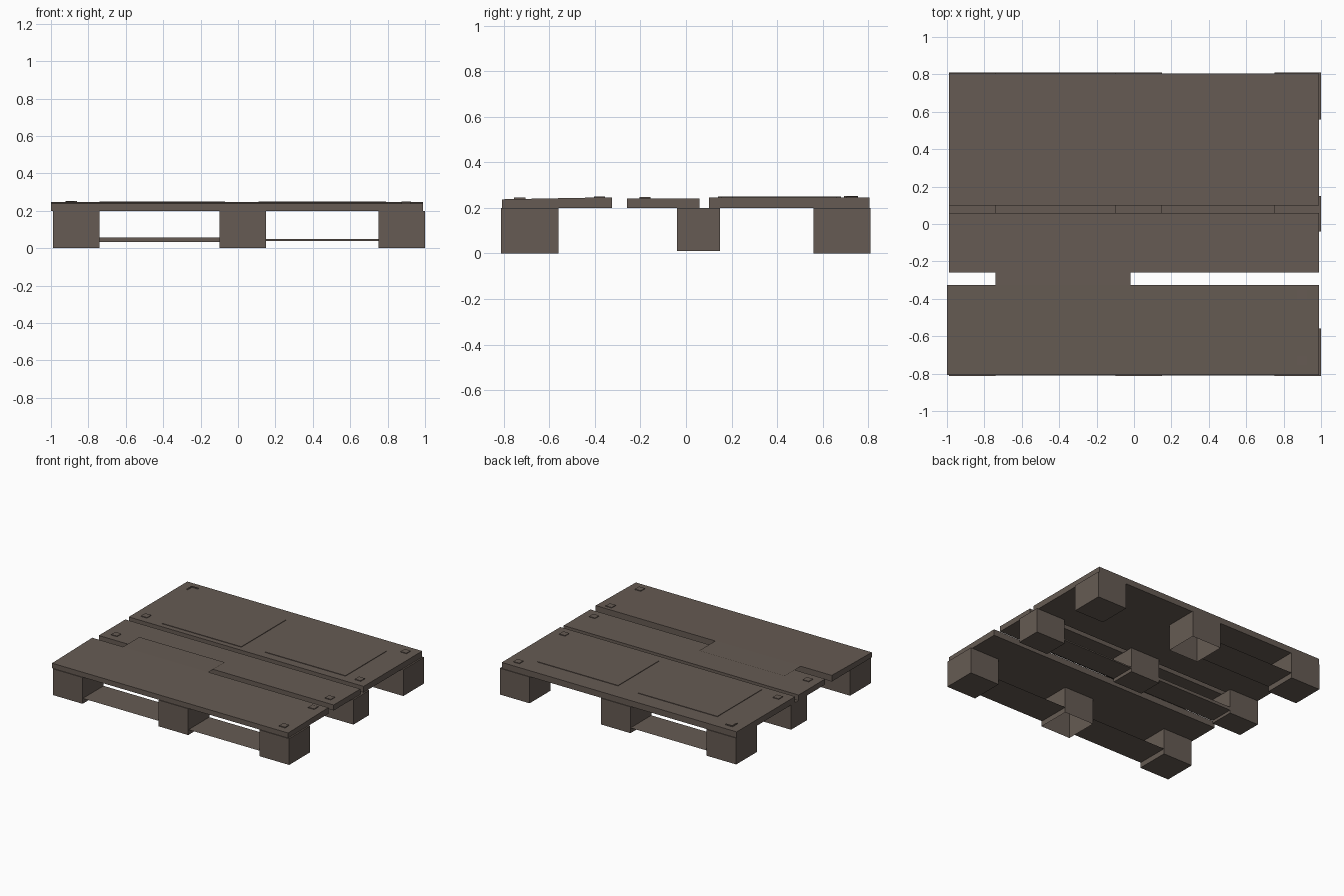
import bpy, bmesh

if "Cube" in bpy.data.objects:
    bpy.data.objects.remove(bpy.data.objects["Cube"])

wood = bpy.data.materials.new("weathered_brown")
wood.diffuse_color = (0.133, 0.105, 0.087, 1)
wood.use_nodes = True
wood.node_tree.nodes["Principled BSDF"].inputs["Base Color"].default_value = wood.diffuse_color


def finish(name, bm):
    me = bpy.data.meshes.new(name)
    bm.to_mesh(me)
    bm.free()
    me.materials.append(wood)
    ob = bpy.data.objects.new(name, me)
    bpy.context.collection.objects.link(ob)
    return ob


def box(name, x, y, z, front_top=None, open_bottom=False):
    """Box from ranges; front_top lowers the top edge facing the front."""
    bm = bmesh.new()
    bmesh.ops.create_cube(bm, size=1)
    for v in bm.verts:
        front = v.co.y < 0
        v.co = [r[0] if c < 0 else r[1] for c, r in zip(v.co, (x, y, z))]
        if front_top is not None and front and v.co.z > (z[0] + z[1]) / 2:
            v.co.z = front_top
    if open_bottom:
        bm.normal_update()
        bottom = [f for f in bm.faces if f.normal.z < -0.9]
        bmesh.ops.delete(bm, geom=bottom, context='FACES_ONLY')
    return finish(name, bm)


def sheet(name, x, y, z):
    """Single upward-facing sheet."""
    bm = bmesh.new()
    bm.faces.new([bm.verts.new((a, b, z)) for a, b in
                  ((x[0], y[0]), (x[1], y[0]), (x[1], y[1]), (x[0], y[1]))])
    return finish(name, bm)


# Deck boards
box("front_deck_board", (-1.0, 0.988), (-0.808, -0.325), (0.2, 0.247), 0.238)
box("middle_deck_board", (-0.99, 0.988), (-0.26, 0.06), (0.2, 0.242))
box("back_deck_board", (-0.99, 0.988), (0.10, 0.805), (0.2, 0.246))

# Patch bridging the gap between the front and middle boards
sheet("deck_patch", (-0.74, -0.02), (-0.326, -0.13), 0.2475)

# Shallow panels on the back board
box("left_deck_panel", (-0.74, -0.07), (0.14, 0.68), (0.245, 0.250))
box("right_deck_panel", (0.11, 0.79), (0.165, 0.66), (0.245, 0.250))

# Nine support blocks, the front and back centre ones hollow from below
columns = {"left": (-0.99, -0.74), "centre": (-0.10, 0.15), "right": (0.75, 1.0)}
rows = {"front": (-0.813, -0.56), "middle": (-0.04, 0.15), "back": (0.56, 0.81)}
for row, y in rows.items():
    for col, x in columns.items():
        bottom = 0.012 if row == "middle" else 0.0
        hollow = col == "centre" and row != "middle"
        box(f"{row}_{col}_block", x, y, (bottom, 0.2), open_bottom=hollow)

# Low thin strips between the blocks
left_bay, right_bay = (-0.74, -0.10), (0.15, 0.75)
for side, bay in (("left", left_bay), ("right", right_bay)):
    sheet(f"front_{side}_low_strip", bay, (-0.81, -0.56), 0.04)
box("middle_left_low_strip", left_bay, (-0.04, 0.15), (0.034, 0.058))
box("middle_right_low_strip", right_bay, (-0.04, 0.15), (0.038, 0.048))
sheet("back_left_low_strip", left_bay, (0.56, 0.81), 0.04)

# Small raised fastener tabs near the deck ends
tabs = [(-0.90, 0.18, 0.246), (0.90, 0.18, 0.246), (0.90, 0.73, 0.246),
        (-0.90, -0.18, 0.242), (0.90, -0.18, 0.242),
        (0.90, -0.38, 0.246), (0.90, -0.73, 0.240)]
for i, (x, y, z) in enumerate(tabs):
    box(f"fastener_tab_{i}", (x - 0.025, x + 0.025), (y - 0.025, y + 0.025),
        (z - 0.003, z + 0.005))

# Angled corner bracket on the back board
box("corner_bracket_long", (-0.92, -0.86), (0.745, 0.755), (0.245, 0.252))
box("corner_bracket_short", (-0.92, -0.91), (0.695, 0.745), (0.245, 0.252))
